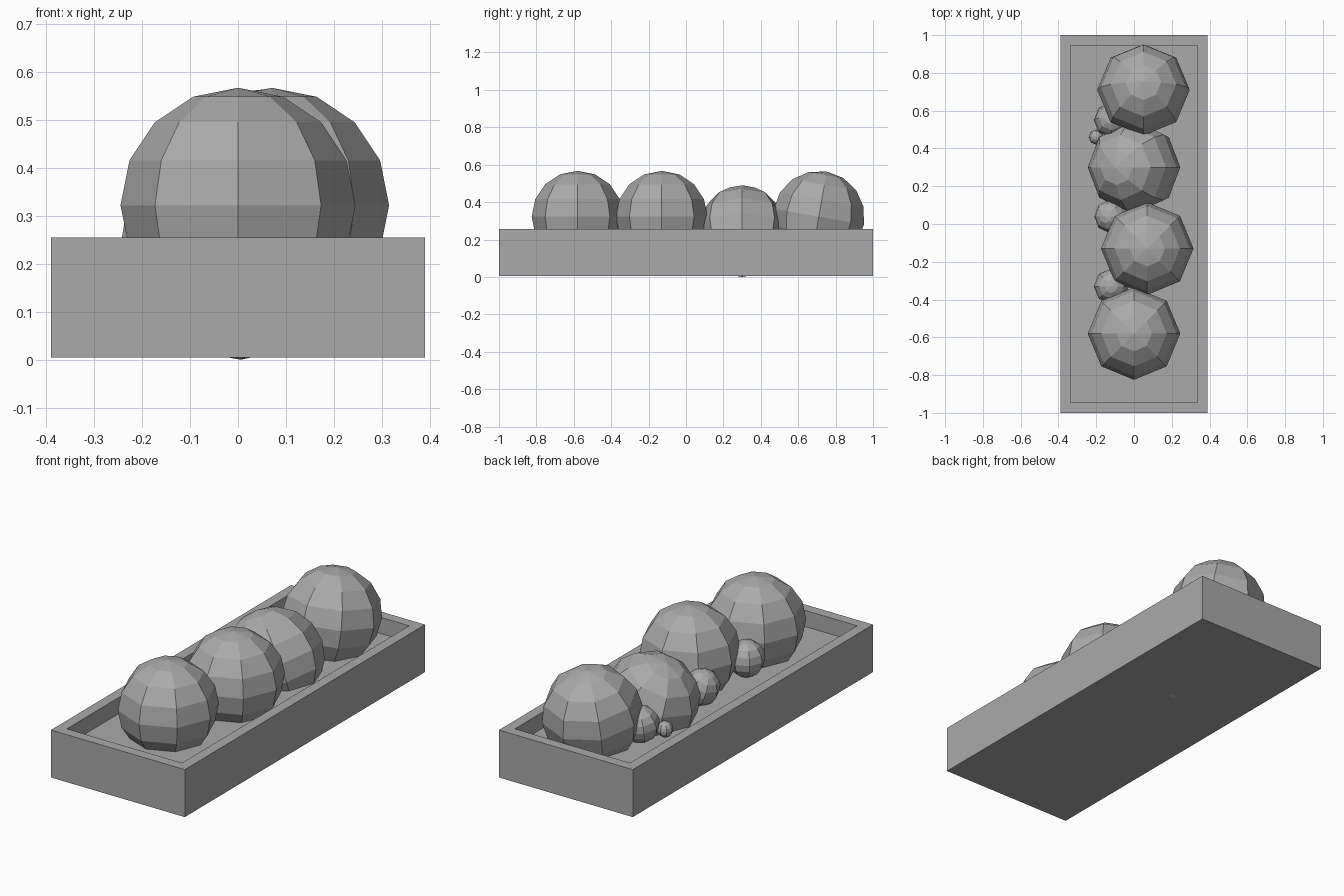
import bpy
import bmesh
from math import radians
from mathutils import Euler

default_cube = bpy.data.objects.get("Cube")
if default_cube:
    bpy.data.objects.remove(default_cube, do_unlink=True)

# One plain grey for everything
grey = bpy.data.materials.new("plain_grey")
grey.use_nodes = True
grey.diffuse_color = (0.4, 0.4, 0.4, 1)
grey.node_tree.nodes["Principled BSDF"].inputs["Base Color"].default_value = grey.diffuse_color


def add_object(name, bm):
    mesh = bpy.data.meshes.new(name)
    bm.to_mesh(mesh)
    bm.free()
    mesh.materials.append(grey)
    obj = bpy.data.objects.new(name, mesh)
    bpy.context.collection.objects.link(obj)
    return obj


# Planter box: inset the top face and sink it to form the tray
bm = bmesh.new()
bmesh.ops.create_cube(bm, size=1)
for v in bm.verts:
    v.co.x *= 0.78
    v.co.y *= 2
    v.co.z = 0.13 + v.co.z * 0.25
bm.normal_update()
top = max(bm.faces, key=lambda f: f.calc_center_median().z)
bmesh.ops.inset_region(bm, faces=[top], thickness=0.077)
floor = bmesh.ops.extrude_discrete_faces(bm, faces=[top])["faces"][0]
bmesh.ops.translate(bm, vec=(0, 0, -0.085), verts=floor.verts)
add_object("planter_box", bm)


# Faceted round bushes
def bush(name, location, radius, tilt=(0, 0)):
    bm = bmesh.new()
    bmesh.ops.create_uvsphere(bm, u_segments=8, v_segments=8, radius=radius)
    obj = add_object(name, bm)
    obj.location = location
    obj.rotation_euler = Euler((radians(tilt[0]), radians(tilt[1]), 0))


LARGE, SMALL = 0.245, 0.093
bush("large_bush_front", (0, -0.58, 0.322), LARGE)
bush("large_bush_middle", (0.07, -0.13, 0.322), LARGE)
bush("large_bush_low", (0, 0.3, 0.245), LARGE, (0, -24))
bush("large_bush_back", (0.05, 0.71, 0.322), LARGE, (-10, 0))
bush("small_bush_front", (-0.12, -0.33, 0.262), SMALL)
bush("small_bush_middle", (-0.117, 0.04, 0.252), SMALL, (0, -24))
bush("small_bush_back", (-0.12, 0.55, 0.252), SMALL, (-10, 0))
bush("tiny_bush", (-0.2, 0.46, 0.212), 0.04)
